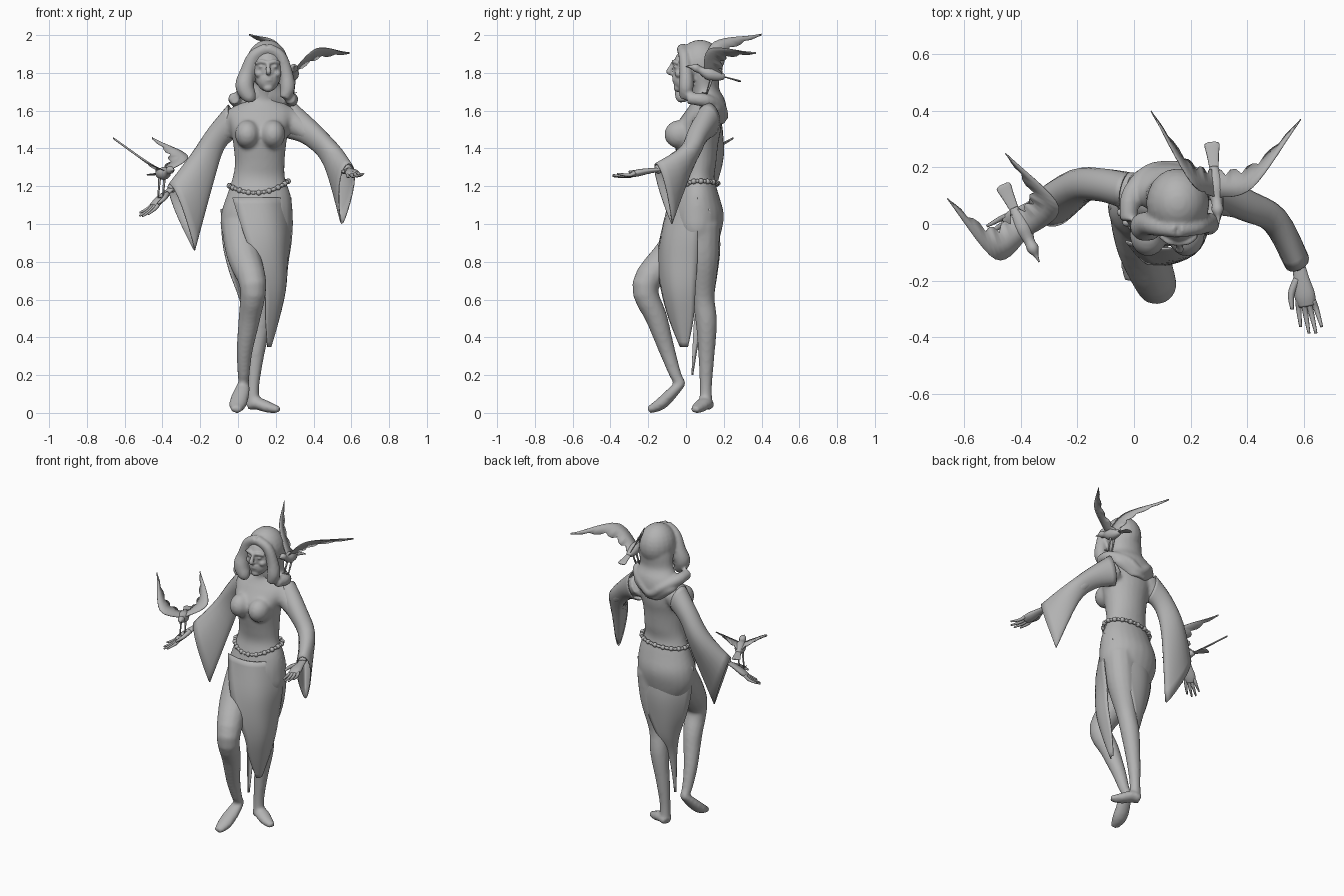
import bpy, bmesh, math
from mathutils import Vector, Matrix

default_cube = bpy.data.objects.get("Cube")
if default_cube:
    bpy.data.objects.remove(default_cube, do_unlink=True)

stone = bpy.data.materials.new("plain grey")
stone.use_nodes = True
grey = (.45, .45, .45, 1)
stone.diffuse_color = grey
stone.node_tree.nodes["Principled BSDF"].inputs["Base Color"].default_value = grey


# ---------- helpers ----------
def finish(name, bm, voxel=None, relax=None, thickness=None):
    """Turn a bmesh into a smooth object, optionally fused or thickened."""
    bmesh.ops.recalc_face_normals(bm, faces=bm.faces)
    for face in bm.faces:
        face.smooth = True
    mesh = bpy.data.meshes.new(name)
    bm.to_mesh(mesh)
    bm.free()
    mesh.materials.append(stone)
    obj = bpy.data.objects.new(name, mesh)
    bpy.context.collection.objects.link(obj)
    if voxel:
        fuse = obj.modifiers.new("fuse", 'REMESH')
        fuse.mode = 'VOXEL'
        fuse.voxel_size = voxel
        fuse.use_smooth_shade = True
    if relax:
        soften = obj.modifiers.new("soften", 'SMOOTH')
        soften.factor = .5
        soften.iterations = relax
    if thickness:
        shell = obj.modifiers.new("shell", 'SOLIDIFY')
        shell.thickness = thickness
        shell.offset = 0
    return obj


def spline(points, steps=4):
    """Catmull-Rom curve through points of any dimension."""
    pts = [Vector(p) for p in points]
    pts = [pts[0]] + pts + [pts[-1]]
    out = []
    for a, b, c, d in zip(pts, pts[1:], pts[2:], pts[3:]):
        for k in range(steps):
            t = k / steps
            out.append(b + (c - a) * (t / 2) + (a * 2 - b * 5 + c * 4 - d) * (t * t / 2)
                       + (b * 3 - a - c * 3 + d) * (t ** 3 / 2))
    return out + [pts[-1]]


def skin(bm, rings, closed=True, caps=True):
    """Bridge successive rings of points with quads."""
    rows = [[bm.verts.new(p) for p in ring] for ring in rings]
    count = len(rows[0])
    for low, high in zip(rows, rows[1:]):
        for i in range(count if closed else count - 1):
            j = (i + 1) % count
            bm.faces.new((low[i], low[j], high[j], high[i]))
    if closed and caps:
        bm.faces.new(rows[0][::-1])
        bm.faces.new(rows[-1])


def circle(count):
    return [(math.cos(math.tau * i / count), math.sin(math.tau * i / count)) for i in range(count)]


def loft(bm, rows, sides=24):
    """Level ellipses from rows of z, centre x, centre y, radius x, radius y."""
    skin(bm, [[Vector((cx + rx * c, cy + ry * s, z)) for c, s in circle(sides)]
              for z, cx, cy, rx, ry in spline(rows)])


def limb(bm, points, squash=1, side=None, sides=14, steps=4):
    """Tube through points of x, y, z, radius."""
    path = spline(points, steps)
    centres = [Vector(p[:3]) for p in path]
    side = Vector(side) if side else None
    rings = []
    for i, centre in enumerate(centres):
        along = (centres[min(i + 1, len(path) - 1)] - centres[max(i - 1, 0)]).normalized()
        if side is None:
            side = along.cross((0, 0, 1)) if abs(along.z) < .95 else Vector((1, 0, 0))
        side = (side - along * side.dot(along)).normalized()
        up = side.cross(along) * squash
        rings.append([centre + (side * c + up * s) * path[i][3] for c, s in circle(sides)])
    skin(bm, rings)


def ellipsoid(bm, centre, radii):
    bmesh.ops.create_uvsphere(bm, u_segments=20, v_segments=14, radius=1,
                              matrix=Matrix.LocRotScale(Vector(centre), None, Vector(radii)))


# ---------- body: torso, legs, feet and arms fused ----------
body = bmesh.new()
loft(body, [(.84, .10, .07, .12, .08), (.95, .10, .06, .185, .125), (1.05, .10, .06, .19, .14),
            (1.15, .11, .06, .17, .115), (1.24, .11, .06, .14, .09), (1.32, .115, .06, .132, .1),
            (1.42, .115, .055, .14, .115), (1.5, .115, .06, .155, .125), (1.58, .12, .085, .175, .1),
            (1.63, .125, .1, .14, .08), (1.67, .135, .09, .065, .06), (1.78, .15, .05, .05, .055)])
for x in (.05, .185):
    ellipsoid(body, (x, -.035, 1.475), (.066, .08, .075))
# bent right leg
limb(body, [(.02, .05, 1.0, .11), (.03, -.08, .84, .092), (.08, -.215, .675, .072),
            (.06, -.155, .5, .058), (.035, -.1, .33, .043), (.03, -.055, .2, .032), (.03, -.03, .16, .028)])
limb(body, [(.03, -.01, .165, .022), (.025, -.05, .13, .04), (.0, -.13, .05, .048), (-.01, -.2, .014, .026)],
     squash=.7)
# straight left leg
limb(body, [(.185, .08, 1.0, .1), (.17, .085, .82, .09), (.135, .09, .62, .062), (.12, .108, .48, .057),
            (.095, .108, .3, .043), (.08, .105, .14, .033), (.08, .105, .05, .036)])
limb(body, [(.055, .12, .035, .034), (.1, .1, .05, .044), (.16, .07, .03, .04), (.22, .045, .016, .022)],
     squash=.75)
# arms
limb(body, [(.0, .11, 1.56, .075), (-.1, .135, 1.46, .052), (-.2, .135, 1.34, .042), (-.36, .06, 1.18, .025)])
limb(body, [(.25, .11, 1.56, .075), (.39, .065, 1.47, .05), (.49, .02, 1.37, .042), (.585, -.16, 1.285, .025)])
finish("body", body, voxel=.011, relax=5)

# ---------- head with simple features ----------
head = bmesh.new()
ellipsoid(head, (.157, .03, 1.825), (.085, .1, .115))
ellipsoid(head, (.158, -.01, 1.765), (.06, .06, .065))
ellipsoid(head, (.16, -.04, 1.722), (.028, .026, .024))
limb(head, [(.158, -.068, 1.855, .01), (.16, -.08, 1.83, .011), (.161, -.09, 1.806, .015),
            (.161, -.07, 1.795, .01)])
for dz in (.0, .013):
    ellipsoid(head, (.161, -.06, 1.762 + dz), (.024, .014, .008))
for dx in (-.035, .035):
    limb(head, [(.158 + dx * 1.8, -.04, 1.85, .01), (.158 + dx, -.062, 1.86, .011), (.158, -.067, 1.852, .01)])
    ellipsoid(head, (.159 + dx, -.052, 1.833), (.017, .016, .009))
    ellipsoid(head, (.159 + dx * 1.3, -.03, 1.795), (.025, .03, .022))
finish("head", head, voxel=.006, relax=2)

# ---------- hair, hanging locks and shoulder scarf ----------
hair = bmesh.new()
ellipsoid(hair, (.155, .075, 1.845), (.112, .122, .13))
loft(hair, [(1.53, .12, .16, .06, .045), (1.6, .125, .14, .15, .075), (1.66, .135, .12, .14, .085),
            (1.72, .145, .1, .112, .075), (1.8, .155, .095, .112, .085), (1.88, .155, .09, .1, .09)])
limb(hair, [(.155, -.02, 1.93, .03), (.085, -.01, 1.89, .033), (.05, .0, 1.8, .042),
            (.035, -.01, 1.73, .05), (.06, -.02, 1.67, .038), (.065, -.02, 1.645, .02)])
limb(hair, [(.155, -.02, 1.93, .03), (.225, -.01, 1.89, .03), (.255, .0, 1.8, .035),
            (.262, .0, 1.72, .04), (.245, -.01, 1.665, .025)])
limb(hair, [(-.02, .01, 1.665, .03), (-.01, .1, 1.655, .036), (.05, .18, 1.62, .03), (.125, .2, 1.57, .025),
            (.2, .18, 1.62, .03), (.28, .1, 1.655, .036), (.275, .01, 1.665, .03)])
finish("hair", hair, voxel=.009, relax=4)


# ---------- flared sleeves ----------
def sleeve(name, sections):
    """Teardrop sections from top point, bottom point and half width."""
    bm = bmesh.new()
    rows = spline([top + bottom + (width,) for top, bottom, width in sections])
    centres = [(Vector(r[:3]) + Vector(r[3:6])) / 2 for r in rows]
    rings = []
    for i, r in enumerate(rows):
        half = (Vector(r[:3]) - Vector(r[3:6])) / 2
        along = centres[min(i + 1, len(rows) - 1)] - centres[max(i - 1, 0)]
        across = along.cross(half).normalized() * r[6]
        point = .5 * i / len(rows)
        rings.append([centres[i] + half * c + across * s * (1 + point * c) for c, s in circle(20)])
    skin(bm, rings, caps=False)
    finish(name, bm, thickness=.006)


sleeve("right_sleeve", [((-.05, .12, 1.63), (-.01, .12, 1.46), .062), ((-.15, .145, 1.51), (-.075, .13, 1.4), .055),
                        ((-.245, .14, 1.37), (-.13, .12, 1.23), .055), ((-.365, .06, 1.21), (-.23, .03, .86), .055)])
sleeve("left_sleeve", [((.3, .12, 1.64), (.25, .12, 1.46), .062), ((.43, .06, 1.52), (.36, .07, 1.42), .052),
                       ((.52, .0, 1.42), (.465, .03, 1.3), .045), ((.588, -.16, 1.32), (.55, -.075, 1.0), .04)])


# ---------- hands ----------
def hand(name, wrist, tip, side):
    bm = bmesh.new()
    wrist, reach, side = Vector(wrist), Vector(tip) - Vector(wrist), Vector(side).normalized()

    def at(along, across, lift, radius):
        return (*(wrist + reach * along + side * across + Vector((0, 0, lift))), radius)

    limb(bm, [at(-.1, 0, 0, .022), at(.15, 0, 0, .028), at(.4, 0, -.004, .037), at(.56, 0, -.008, .03)],
         squash=.5, side=side)
    for i in range(4):
        row = i - 1.5
        length = 1 - .05 * row * row
        limb(bm, [at(.48, row * .017, -.006, .011), at(.7 * length, row * .021, -.014, .0095),
                  at(length, row * .025, -.003 * i, .005)], sides=8)
    limb(bm, [at(.15, .015, 0, .014), at(.38, .047, .006, .012), at(.62, .055, .012, .006)], sides=8)
    finish(name, bm)


hand("right_hand", (-.36, .06, 1.18), (-.515, -.05, 1.045), (.6, -.8, .0))
hand("left_hand", (.585, -.16, 1.285), (.632, -.39, 1.26), (-1, 0, -.1))


# ---------- wrap skirt panels ----------
def panel(name, rows, bulge):
    """Hanging cloth from rows of z, then x and y of both edges."""
    bm = bmesh.new()
    strips = []
    for z, xa, ya, xb, yb in spline(rows):
        a, b = Vector((xa, ya, z)), Vector((xb, yb, z))
        out = Vector((yb - ya, xa - xb, 0)) * bulge
        strips.append([a.lerp(b, k / 10) + out * math.sin(math.pi * k / 10) for k in range(11)])
    skin(bm, strips, closed=False)
    finish(name, bm, thickness=.006)


panel("front_skirt_panel", [(1.14, -.03, -.06, .28, .06), (.95, .03, -.13, .285, .06), (.8, .09, -.15, .265, .06),
                            (.65, .14, -.13, .245, .05), (.5, .145, -.09, .21, .04), (.35, .155, -.03, .17, .01)], .25)
panel("back_skirt_panel", [(1.08, -.09, .05, .27, .12), (.9, -.08, .06, .22, .16), (.75, -.045, .06, .17, .16),
                           (.6, .01, .055, .11, .14), (.45, .04, .04, .07, .08), (.2, .05, .03, .06, .035)], -.2)

# ---------- beaded belt ----------
belt = bmesh.new()
beads = 36
hoop = []
for c, s in circle(beads):
    hoop.append((.11 + .158 * c, .06 + .108 * s, 1.215 + .012 * c - .05 * max(0, -s) ** 2))
limb(belt, [(*p, .009) for p in hoop + hoop[:1]], sides=6, steps=1)
for i, p in enumerate(hoop):
    size = .015 if i % 2 else .011
    bmesh.ops.create_icosphere(belt, subdivisions=2, radius=size, matrix=Matrix.Translation(p))
finish("beaded_belt", belt)


# ---------- birds ----------
def bird(name, beak, tail, perch, wings):
    beak, tail = Vector(beak), Vector(tail)
    bm = bmesh.new()

    def at(t, lift, radius):
        return (*(beak.lerp(tail, t) + Vector((0, 0, lift))), radius)

    limb(bm, [at(0, 0, .002), at(.09, .004, .009), at(.17, .006, .021), at(.27, .0, .019), at(.42, -.006, .034),
              at(.58, -.004, .028), at(.7, 0, .014)], sides=12)
    limb(bm, [at(.62, 0, .014), at(.85, 0, .022), at(.97, 0, .027), at(1, 0, .014)], squash=.2)
    across = (tail - beak).cross((0, 0, 1)).normalized() * .014
    for sign in (-1, 1):
        hip = beak.lerp(tail, .5) + across * sign
        foot = Vector(perch) + across * sign
        limb(bm, [(*hip, .008), (*foot, .004)], sides=6)
        for toe in (-1, 0, 1):
            end = foot + (beak - tail).normalized() * .025 + across * toe
            limb(bm, [(*foot, .004), (*end, .002)], sides=5, steps=1)
    finish(name, bm)

    feathers = bmesh.new()
    front, rear = beak.lerp(tail, .32), beak.lerp(tail, .62)
    for joint, tip in wings:
        joint, tip = Vector(joint), Vector(tip)
        fold = joint.lerp(rear.lerp(tip, .45), .55)
        lead = spline([front, joint, tip], 8)
        trail = spline([rear, fold, tip], 8)
        strips = []
        for i, (a, b) in enumerate(zip(lead, trail)):
            notch = 1.12 if i % 3 else .88
            strips.append([a, a.lerp(b, .5) + Vector((0, 0, .008)), a.lerp(b, notch)])
        skin(feathers, strips, closed=False)
    finish(name + "_wings", feathers, thickness=.004)


bird("hand_bird", (-.335, -.135, 1.285), (-.465, .14, 1.26), (-.41, .0, 1.14),
     [((-.49, -.125, 1.33), (-.66, .09, 1.45)), ((-.265, .06, 1.36), (-.455, .25, 1.45))])
bird("shoulder_bird", (.3, .0, 1.835), (.275, .29, 1.755), (.28, .11, 1.69),
     [((.42, .13, 1.93), (.59, .37, 1.9)), ((.2, .15, 1.965), (.06, .4, 1.998))])
